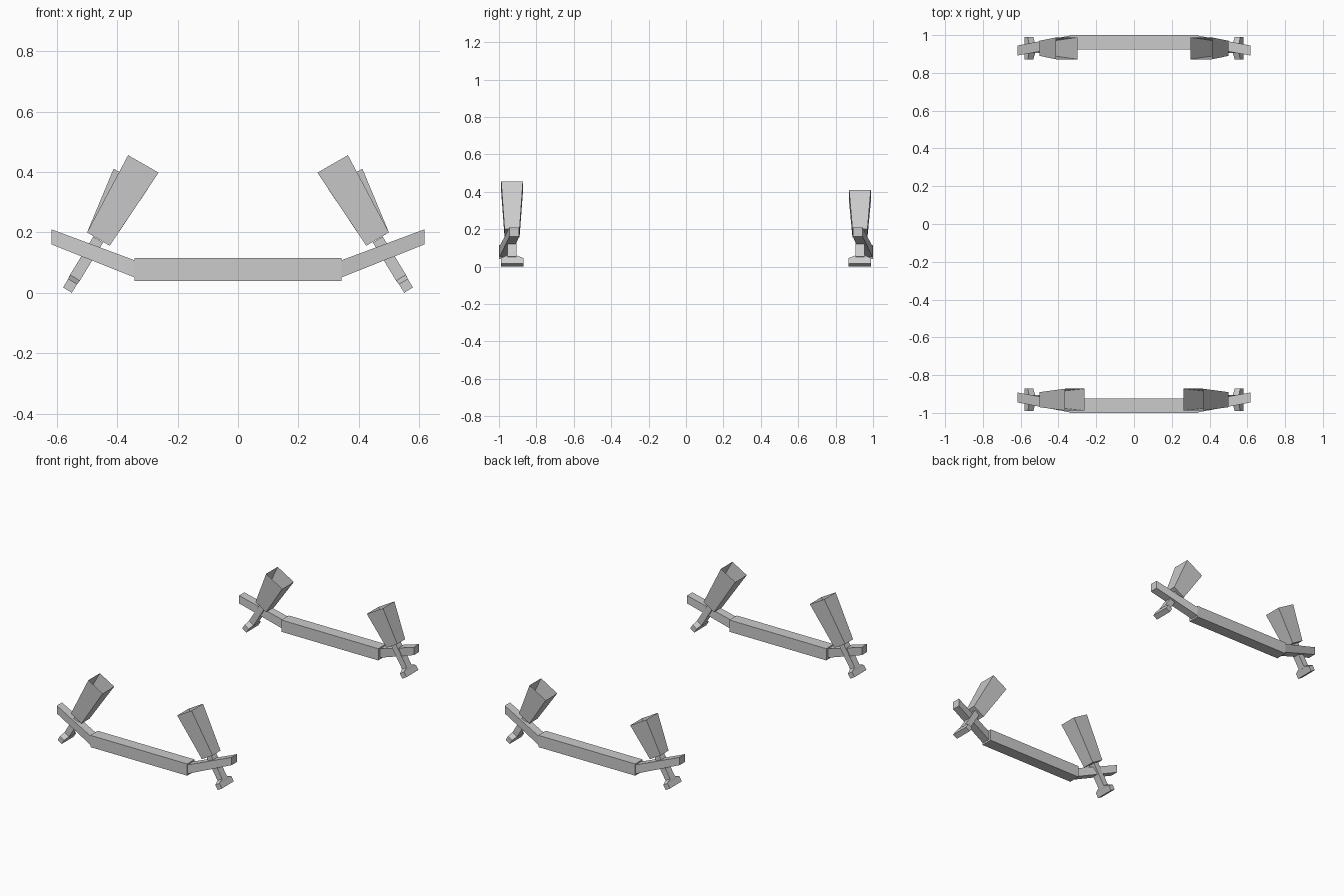
import bpy, bmesh

if "Cube" in bpy.data.objects:
    bpy.data.objects.remove(bpy.data.objects["Cube"])

def loft(name, rings, cap_end=True):
    """Skin a stack of four-point rings; the last end may stay open."""
    bm = bmesh.new()
    rows = [[bm.verts.new(p) for p in r] for r in rings]
    bm.faces.new(rows[0][::-1])
    for a, b in zip(rows, rows[1:]):
        for i in range(4):
            j = (i + 1) % 4
            bm.faces.new((a[i], a[j], b[j], b[i]))
    if cap_end:
        bm.faces.new(rows[-1])
    bmesh.ops.recalc_face_normals(bm, faces=bm.faces[:])
    mesh = bpy.data.meshes.new(name)
    bm.to_mesh(mesh)
    bm.free()
    obj = bpy.data.objects.new(name, mesh)
    bpy.context.collection.objects.link(obj)
    return obj

def edge_ring(p, q, y, hy):
    """Rectangle spanning the xz edge p-q, with half depth hy around y."""
    return [(p[0], y - hy, p[1]), (q[0], y - hy, q[1]),
            (q[0], y + hy, q[1]), (p[0], y + hy, p[1])]

def x_ring(x, y0, y1, z0, z1):
    return [(x, y0, z0), (x, y1, z0), (x, y1, z1), (x, y0, z1)]

FOOT = (0.565, 0.009)      # bottom of the slanted leg
AXIS = (-0.52, 0.854)      # leg direction in xz

def leg_ring(d, half_width, y, hy):
    cx, cz = FOOT[0] + AXIS[0] * d, FOOT[1] + AXIS[1] * d
    dx, dz = AXIS[1] * half_width, -AXIS[0] * half_width
    return edge_ring((cx - dx, cz - dz), (cx + dx, cz + dz), y, hy)

# inner and outer corner of each open tube mouth (front is longer)
MOUTH = {"front": ((0.263, 0.398), (0.364, 0.456)),
         "back": ((0.298, 0.345), (0.412, 0.411))}

for end, s in (("front", -1), ("back", 1)):
    # straight cross bar
    loft(end + "_bar", [x_ring(x, s * 0.925, s * 1.0, 0.04, 0.115) for x in (-0.342, 0.342)])
    yc = s * 0.93
    for side, m in (("right", 1), ("left", -1)):
        parts = [
            # swept-up bar tip
            loft(f"{end}_{side}_bar_tip", [x_ring(0.34, s * 0.942, s * 0.997, 0.05, 0.107),
                                           x_ring(0.617, s * 0.892, s * 0.945, 0.16, 0.21)]),
            # leg shaft
            loft(f"{end}_{side}_leg", [leg_ring(0.04, 0.019, yc, 0.024),
                                       leg_ring(0.196, 0.019, yc, 0.024)]),
            # chamfered foot
            loft(f"{end}_{side}_foot", [leg_ring(0, 0.017, yc, 0.06),
                                        leg_ring(0.033, 0.017, yc, 0.06),
                                        leg_ring(0.048, 0.019, yc, 0.026)]),
            # flared open tube
            loft(f"{end}_{side}_tube", [edge_ring((0.425, 0.156), (0.5, 0.2), yc, 0.04),
                                        edge_ring(*MOUTH[end], yc, 0.058)], cap_end=False),
        ]
        # mirror to the left side
        if m < 0:
            for obj in parts:
                for v in obj.data.vertices:
                    v.co.x *= -1
                obj.data.flip_normals()
